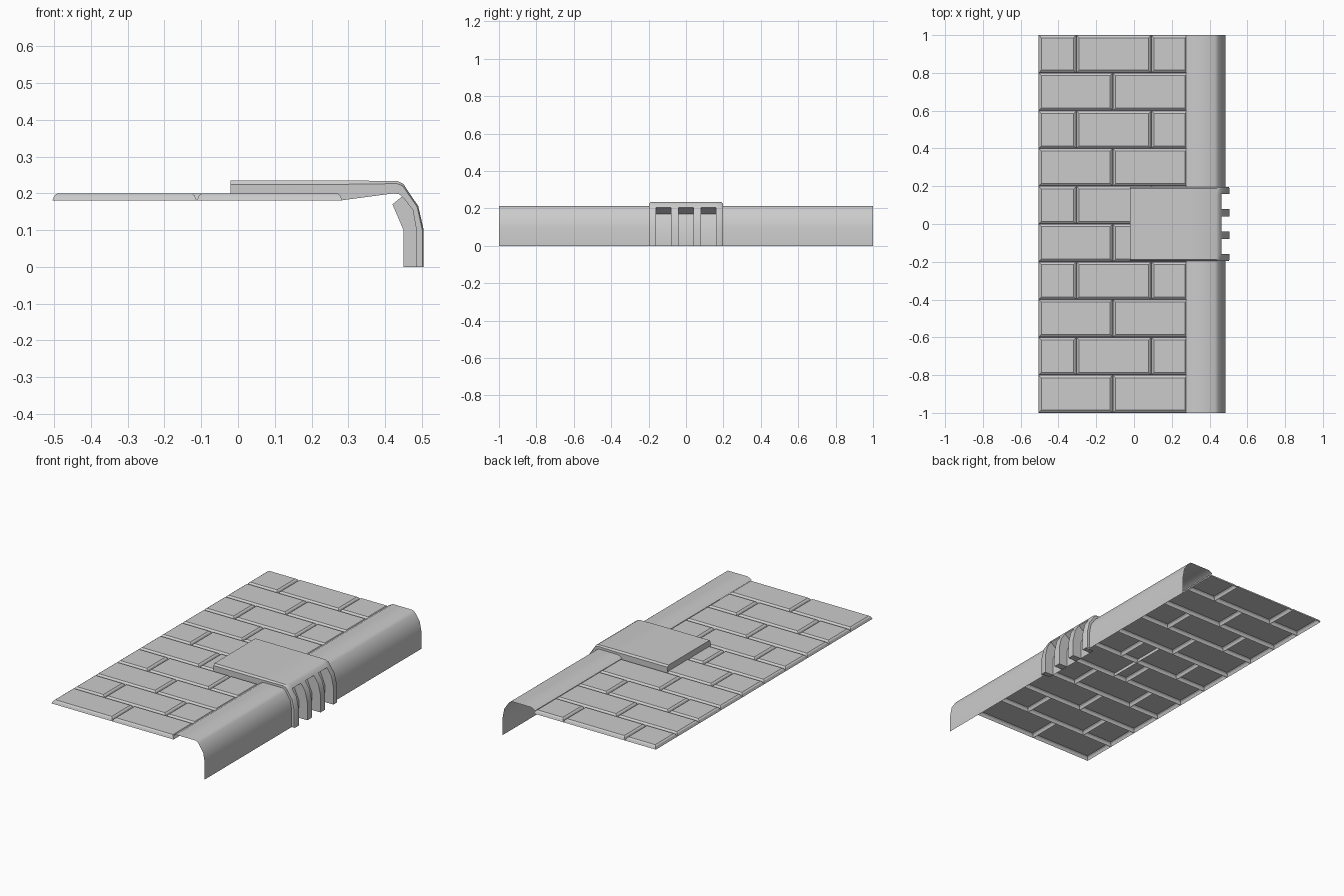
import bpy, bmesh, math

if "Cube" in bpy.data.objects:
    bpy.data.objects.remove(bpy.data.objects["Cube"])

H = 0.197  # half width of the drain hood


def finish(bm, name, angle=30):
    bmesh.ops.remove_doubles(bm, verts=bm.verts[:], dist=1e-5)
    mesh = bpy.data.meshes.new(name)
    bm.to_mesh(mesh)
    bm.free()
    ob = bpy.data.objects.new(name, mesh)
    bpy.context.collection.objects.link(ob)
    bpy.ops.object.select_all(action='DESELECT')
    ob.select_set(True)
    bpy.context.view_layer.objects.active = ob
    bpy.ops.object.shade_smooth_by_angle(angle=math.radians(angle))
    return ob


def face(bm, pts):
    bm.faces.new([bm.verts.new(p) for p in pts])


def loft(bm, a, ya, b, yb):
    # strip of quads between two x-z profiles
    for i in range(len(a) - 1):
        face(bm, [(a[i][0], ya, a[i][1]), (a[i + 1][0], ya, a[i + 1][1]),
                  (b[i + 1][0], yb, b[i + 1][1]), (b[i][0], yb, b[i][1])])


# paving: open-bottomed slabs with softened rims, in running bond
def brick(bm, x0, x1, y0, y1):
    rings = []
    for inset, z in ((0, 0.18), (0.006, 0.194), (0.014, 0.2)):
        rings.append([bm.verts.new(p) for p in (
            (x0 + inset, y0 + inset, z), (x1 - inset, y0 + inset, z),
            (x1 - inset, y1 - inset, z), (x0 + inset, y1 - inset, z))])
    for lo, hi in zip(rings, rings[1:]):
        for i in range(4):
            j = (i + 1) % 4
            bm.faces.new((lo[i], lo[j], hi[j], hi[i]))
    bm.faces.new(rings[-1])


bm = bmesh.new()
for row in range(10):
    y = -1 + 0.2 * row
    cuts = (-0.505, -0.305, 0.092, 0.284) if row % 2 else (-0.505, -0.112, 0.284)
    for x0, x1 in zip(cuts, cuts[1:]):
        brick(bm, x0, x1, y, y + 0.2)
finish(bm, "paving_bricks", 25)

# curb on either side of the drain
curb = [(0.275, 0.198), (0.3, 0.212), (0.43, 0.212), (0.445, 0.2),
        (0.475, 0.155), (0.485, 0.1), (0.485, 0)]
for name, y0, y1 in (("curb_front", -1, -H), ("curb_back", H, 1)):
    bm = bmesh.new()
    loft(bm, curb, y0, curb, y1)
    finish(bm, name, 40)

# drain hood: top skin with bars and recessed slots
roof = [(-0.02, 0.235), (0.29, 0.235), (0.435, 0.233), (0.45, 0.225), (0.463, 0.205)]
bar = [roof[-1], (0.49, 0.165), (0.505, 0.1), (0.505, 0)]
slot = [roof[-1], (0.42, 0.17), (0.45, 0.1), (0.45, 0)]
outer = roof + bar[1:]
lower = [(-0.02, 0.182), (0.29, 0.182), (0.425, 0.2), (0.44, 0.197), (0.45, 0.187),
         (0.475, 0.155), (0.485, 0.1), (0.485, 0)]
shoulder = [(a[0] + (b[0] - a[0]) * 0.2, a[1] + (b[1] - a[1]) * 0.2)
            for a, b in zip(outer, lower)]
E = H - 0.008
stops = [-E, -0.16, -0.08, -0.04, 0.04, 0.08, 0.16, E]

bm = bmesh.new()
for i, (y0, y1) in enumerate(zip(stops, stops[1:])):
    loft(bm, roof, y0, roof, y1)
    if i % 2 == 0:
        loft(bm, bar, y0, bar, y1)
        face(bm, [(0.45, y0, 0), (0.45, y1, 0), (0.505, y1, 0), (0.505, y0, 0)])
    else:
        loft(bm, slot, y0, slot, y1)
        wall = bar + slot[:0:-1]
        face(bm, [(x, y0, z) for x, z in wall])
        face(bm, [(x, y1, z) for x, z in reversed(wall)])

# chamfered hood sides
loft(bm, lower, -H, shoulder, -H)
loft(bm, shoulder, -H, outer, -E)
loft(bm, outer, E, shoulder, H)
loft(bm, shoulder, H, lower, H)

# hood rear wall
rear = [(-H, lower[0][1]), (-H, shoulder[0][1])] + [(y, 0.235) for y in stops]
rear += [(H, shoulder[0][1]), (H, lower[0][1])]
face(bm, [(-0.02, y, z) for y, z in reversed(rear)])
finish(bm, "drain_hood", 30)
